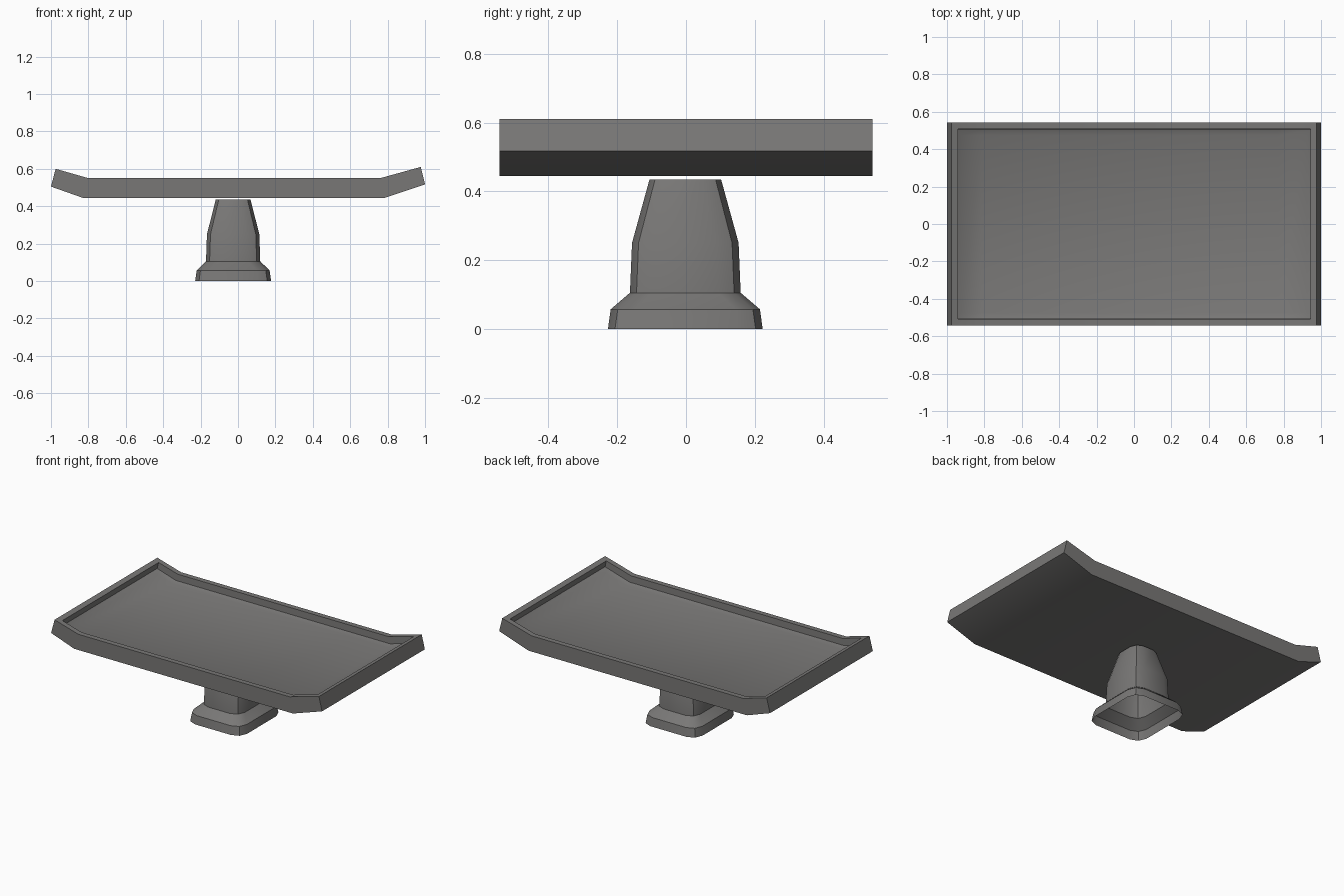
import bpy, bmesh, math
from mathutils import Vector

if "Cube" in bpy.data.objects:
    bpy.data.objects.remove(bpy.data.objects["Cube"])

grey = bpy.data.materials.new("warm_grey")
grey.diffuse_color = (0.19, 0.186, 0.182, 1)
grey.use_nodes = True
grey.node_tree.nodes["Principled BSDF"].inputs["Base Color"].default_value = grey.diffuse_color


def loft(name, rings, cap_tray=False):
    """Join equal-length closed rings of points with quads."""
    bm = bmesh.new()
    vs = [[bm.verts.new(p) for p in ring] for ring in rings]
    n = len(rings[0])
    for a, b in zip(vs, vs[1:]):
        for i in range(n):
            j = (i + 1) % n
            bm.faces.new((a[i], a[j], b[j], b[i]))
    if cap_tray:
        # strips of quads across the width, following the bends
        for i in range(n // 2 - 1):
            b, t = vs[0], vs[-1]
            bm.faces.new((b[i], b[n - 1 - i], b[n - 2 - i], b[i + 1]))
            bm.faces.new((t[i], t[i + 1], t[n - 2 - i], t[n - 1 - i]))
        bmesh.ops.recalc_face_normals(bm, faces=bm.faces)
    mesh = bpy.data.meshes.new(name)
    bm.to_mesh(mesh)
    bm.free()
    mesh.materials.append(grey)
    ob = bpy.data.objects.new(name, mesh)
    bpy.context.collection.objects.link(ob)
    bpy.ops.object.select_all(action='DESELECT')
    ob.select_set(True)
    bpy.context.view_layer.objects.active = ob
    bpy.ops.object.shade_smooth_by_angle(angle=math.radians(30))
    return ob


# Tray: upturned ends, raised rim and recessed floor
BOTTOM = [(-1, .505), (-.83, .445), (.785, .445), (1, .517)]
TOP = [(-.975, .60), (-.80, .55), (.76, .55), (.977, .61)]


def tray_ring(inset, depth):
    pts = [Vector(t).lerp(Vector(b), depth) for t, b in zip(TOP, BOTTOM)]
    pts[0] += (pts[1] - pts[0]).normalized() * inset
    pts[3] += (pts[2] - pts[3]).normalized() * inset
    y = .542 - inset
    return [(p.x, -y, p.y) for p in pts] + [(p.x, y, p.y) for p in reversed(pts)]


loft("tray", [tray_ring(i, d) for i, d in
              [(0, 1), (0, 0), (.035, 0), (.037, .42), (.068, .53)]], cap_tray=True)


# Pedestal: hollow rounded-square shell, open at the bottom
def rounded_ring(hx, hy, r, z):
    ring = []
    for k, (sx, sy) in enumerate([(1, 1), (-1, 1), (-1, -1), (1, -1)]):
        for step in range(3):
            a = math.radians(90 * k + 45 * step)
            ring.append((-.026 + sx * (hx - r) + r * math.cos(a),
                         -.002 + sy * (hy - r) + r * math.sin(a), z))
    return ring


loft("pedestal", [rounded_ring(*s) for s in [
    (.203, .225, .07, 0), (.195, .217, .07, .057), (.145, .161, .065, .105),
    (.14, .155, .065, .25), (.093, .104, .055, .435)]])
